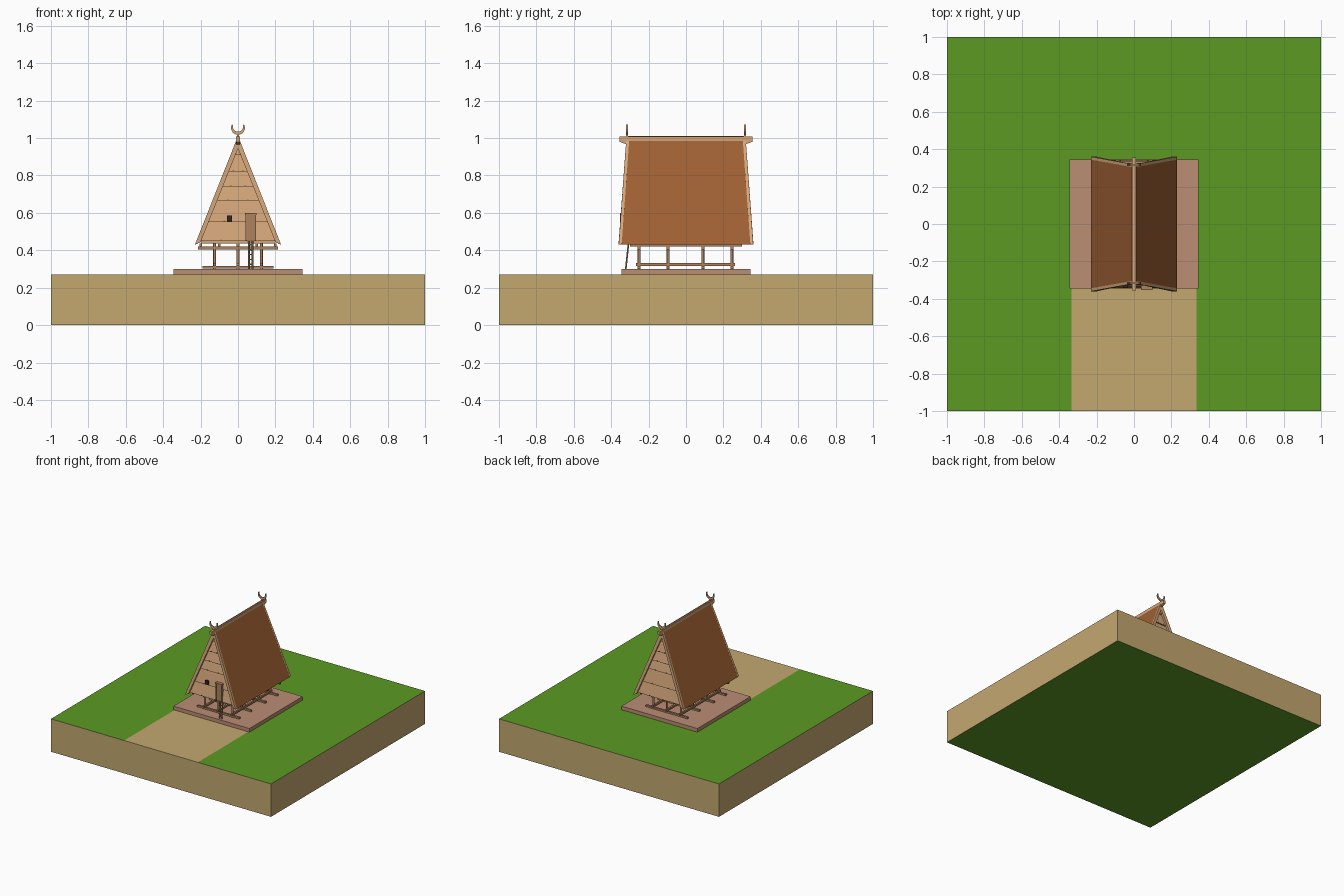
import bpy, bmesh, math
from mathutils import Vector

if "Cube" in bpy.data.objects:
    bpy.data.objects.remove(bpy.data.objects["Cube"])


def mat(name, r, g, b):
    m = bpy.data.materials.new(name)
    lin = [((c / 255 + 0.055) / 1.055) ** 2.4 for c in (r, g, b)]
    m.diffuse_color = (*lin, 1)
    m.use_nodes = True
    m.node_tree.nodes["Principled BSDF"].inputs["Base Color"].default_value = m.diffuse_color
    return m


GRASS = mat("grass", 92, 154, 36)
EARTH = mat("earth", 196, 168, 112)
STONE = mat("slab_clay", 187, 142, 117)
ROOF = mat("thatch", 158, 96, 52)
WOOD = mat("light_wood", 212, 166, 122)
BEAM = mat("beam_wood", 172, 130, 92)
DARK = mat("dark_opening", 50, 38, 30)


def solid(name, a, b, m):
    """Closed solid joining two matching polygon loops."""
    bm = bmesh.new()
    va, vb = [bm.verts.new(p) for p in a], [bm.verts.new(p) for p in b]
    n = len(va)
    bm.faces.new(va)
    bm.faces.new(vb[::-1])
    for i in range(n):
        bm.faces.new((va[i], vb[i], vb[(i + 1) % n], va[(i + 1) % n]))
    bmesh.ops.recalc_face_normals(bm, faces=bm.faces[:])
    me = bpy.data.meshes.new(name)
    bm.to_mesh(me)
    bm.free()
    me.materials.append(m)
    ob = bpy.data.objects.new(name, me)
    bpy.context.collection.objects.link(ob)
    return ob


def box(name, x0, x1, y0, y1, z0, z1, m):
    q = [(x0, y0), (x1, y0), (x1, y1), (x0, y1)]
    return solid(name, [(x, y, z0) for x, y in q], [(x, y, z1) for x, y in q], m)


def pole(name, p, q, r, m, n=8):
    """Round pole between two points."""
    p, q = Vector(p), Vector(q)
    rot = (q - p).to_track_quat('Z', 'Y')
    ring = [rot @ Vector((r * math.cos(2 * math.pi * i / n), r * math.sin(2 * math.pi * i / n), 0)) for i in range(n)]
    ob = solid(name, [p + v for v in ring], [q + v for v in ring], m)
    for f in ob.data.polygons:
        f.use_smooth = len(f.vertices) == 4
    return ob


# Ground block with grass top and bottom and an earth path
bm = bmesh.new()
bmesh.ops.create_cube(bm, size=2)
for v in bm.verts:
    v.co.z = 0.27 if v.co.z > 0 else 0
for co, no in (((0.335, 0, 0), (1, 0, 0)), ((-0.335, 0, 0), (1, 0, 0)), ((0, -0.34, 0), (0, 1, 0))):
    bmesh.ops.bisect_plane(bm, geom=bm.verts[:] + bm.edges[:] + bm.faces[:], plane_co=co, plane_no=no)
bm.normal_update()
for f in bm.faces:
    c = f.calc_center_median()
    path = c.z > 0.2 and abs(c.x) < 0.33 and c.y < -0.34
    f.material_index = 0 if abs(f.normal.z) > 0.5 and not path else 1
me = bpy.data.meshes.new("ground")
bm.to_mesh(me)
bm.free()
me.materials.append(GRASS)
me.materials.append(EARTH)
bpy.context.collection.objects.link(bpy.data.objects.new("ground", me))

# Foundation slab
box("slab", -0.345, 0.345, -0.345, 0.345, 0.27, 0.30, STONE)

# Stilts, sleepers and floor beams
ROWS, COLS = (-0.25, -0.095, 0.09, 0.245), (-0.125, 0, 0.125)
for y in ROWS:
    box("cross_sleeper", -0.19, 0.19, y - 0.008, y + 0.008, 0.302, 0.316, BEAM)
    box("floor_joist", -0.215, 0.215, y - 0.008, y + 0.008, 0.405, 0.42, BEAM)
    for x in COLS:
        pole("stilt", (x, y, 0.30), (x, y, 0.45), 0.008, BEAM)
for x in COLS:
    box("long_sleeper", x - 0.007, x + 0.007, -0.267, 0.262, 0.316, 0.331, BEAM)
box("floor", -0.195, 0.195, -0.30, 0.30, 0.437, 0.452, WOOD)
for x in (-0.2, -0.1, 0, 0.1, 0.2):
    box("floor_girder", x - 0.007, x + 0.007, -0.3, 0.3, 0.42, 0.437, BEAM)

# Roof measurements: ends lean inwards towards the ridge
ZB, ZT, HALF = 0.43, 1.01, 0.23


def end_y(z):
    return 0.36 - 0.042 * (z - ZB) / (ZT - ZB)


def half_w(z, inset=0):
    return max(0.002, HALF * (ZT - z) / (ZT - ZB) - inset)


# Roof slopes and bargeboards
def slope(name, s, ya, yb, d, lift, m):
    """Slab on one roof side; ya, yb give the end positions at a height."""
    outer = [(s * (half_w(z) if z == ZB else 0), f(z), z + lift) for z, f in
             ((ZB, ya), (ZB, yb), (ZT, yb), (ZT, ya))]
    inner = [(x - (s * d * 0.93 if abs(x) > 0.1 else 0), y, z + (d * 0.37 if abs(x) > 0.1 else -d * 2.1))
             for x, y, z in outer]
    return solid(name, outer, inner, m)


for s in (-1, 1):
    slope("roof_slope", s, lambda z: -end_y(z) + 0.016, lambda z: end_y(z) - 0.016, 0.018, 0, ROOF)
    for e in (-1, 1):
        slope("bargeboard", s, lambda z: e * end_y(z), lambda z: e * (end_y(z) - 0.016), 0.032, 0.001, WOOD)

# Overlapping gable planking, front and back
COURSES = (0.45, 0.55, 0.665, 0.74, 0.82, 0.91, 0.985)


def wall_y(z):
    return end_y(z) - 0.02


for e in (-1, 1):
    for z0, z1 in zip(COURSES, COURSES[1:]):
        w0, w1 = half_w(z0, 0.018), half_w(z1, 0.018)
        y0, y1 = wall_y(z0) + 0.004, wall_y(z1) - 0.006
        front = [(-w0, e * y0, z0), (w0, e * y0, z0), (w1, e * y1, z1), (-w1, e * y1, z1)]
        solid("gable_plank", front, [(x, y - e * 0.01, z) for x, y, z in front], WOOD)
        # plank end battens on the course
        for x in (-w0 * 0.45, w0 * 0.45):
            box("plank_peg", x - 0.004, x + 0.004, min(e * y0, e * (y0 + 0.003)), max(e * y0, e * (y0 + 0.003)),
                z0 + 0.002, z0 + 0.008, BEAM)

# Door with frame, and window
box("door", 0.048, 0.09, -0.348, -0.325, 0.455, 0.59, BEAM)
for x in (0.041, 0.09):
    box("door_post", x, x + 0.006, -0.353, -0.325, 0.452, 0.59, BEAM)
box("door_lintel", 0.037, 0.1, -0.353, -0.325, 0.588, 0.598, BEAM)
box("window", -0.06, -0.032, -0.343, -0.32, 0.555, 0.587, DARK)

# Ladder
for x in (0.058, 0.078):
    pole("ladder_rail", (x, -0.322, 0.30), (x, -0.306, 0.45), 0.005, BEAM, 6)
for i in range(5):
    y, z = -0.319 + 0.0028 * i, 0.325 + 0.026 * i
    pole("ladder_rung", (0.056, y, z), (0.08, y, z), 0.004, BEAM, 6)

# Ridge pole with tapered beaks, and crescent finials
for e in (-1, 1):
    prof = [(0, 1.008), (0.355, 1.008), (0.355, 0.98), (0.315, 0.965), (0, 0.965)]
    solid("ridge_pole", [(-0.01, e * y, z) for y, z in prof], [(0.01, e * y, z) for y, z in prof], WOOD)
    N = 12
    outer = [math.radians(150 + 240 * i / N) for i in range(N + 1)]
    pts = [(0.037 * math.cos(a), 1.048 + 0.037 * math.sin(a)) for a in outer]
    a0, a1 = math.radians(165), math.radians(375)
    pts = [(x, z + 0.010) for x, z in pts]
    pts = [(x, z - 0.004) for x, z in pts]
    inner = [a0 + (a1 - a0) * (1 - i / N) for i in range(N + 1)]
    pts += [(0.028 * math.cos(a), 1.062 + 0.028 * math.sin(a)) for a in inner]
    solid("finial_crescent", [(x, e * 0.31, z) for x, z in pts], [(x, e * 0.32, z) for x, z in pts], WOOD)
    box("finial_stem", -0.006, 0.006, e * 0.315 - 0.005, e * 0.315 + 0.005, 1.0, 1.03, WOOD)
